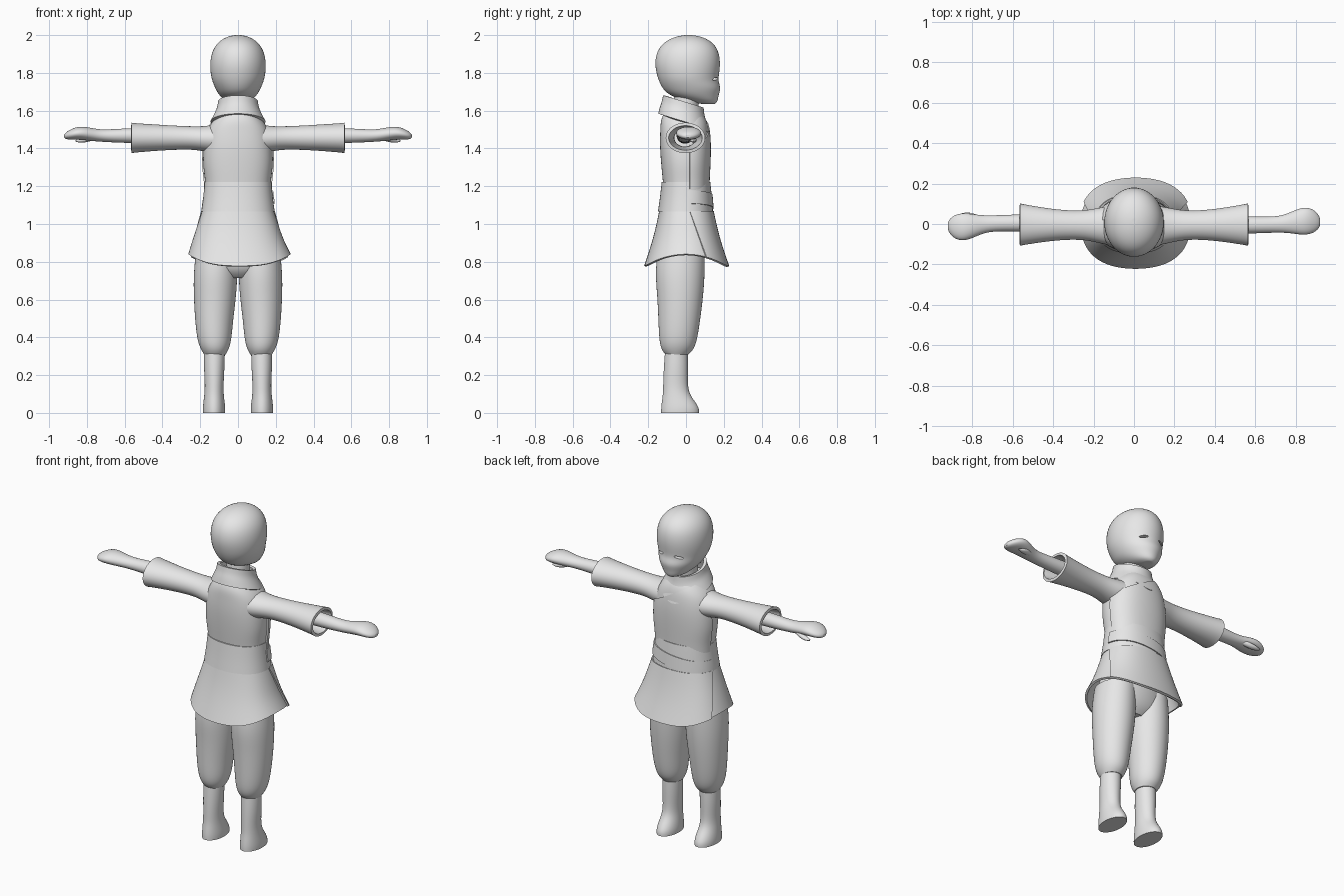
import bpy, bmesh, math
from mathutils import Vector

old = bpy.data.objects.get("Cube")
if old:
    bpy.data.objects.remove(old, do_unlink=True)

GREY = (0.8, 0.8, 0.8, 1.0)
clay = bpy.data.materials.new("light_grey")
clay.use_nodes = True
clay.diffuse_color = GREY
clay.node_tree.nodes["Principled BSDF"].inputs["Base Color"].default_value = GREY
SEGMENTS = 16


def activate(obj):
    bpy.ops.object.select_all(action="DESELECT")
    obj.select_set(True)
    bpy.context.view_layer.objects.active = obj


def bake(obj, kind, **settings):
    """Add one modifier, apply it and refresh the shading."""
    activate(obj)
    mod = obj.modifiers.new(kind.lower(), kind)
    for key, value in settings.items():
        setattr(mod, key, value)
    bpy.ops.object.modifier_apply(modifier=mod.name)
    bpy.ops.object.shade_smooth_by_angle(angle=math.radians(40))


def rounded(value, power):
    return math.copysign(abs(value) ** power, value)


def loft(name, rings, axis="z", side=1, capped=True, power=1.0, grow=1.0, warp=None):
    """Skin elliptical rings: (station, centre a, centre b, radius a, radius b)."""
    bm = bmesh.new()
    crease = bm.edges.layers.float.new("crease_edge")
    loops = []
    for station, ca, cb, ra, rb in rings:
        loop = []
        for i in range(SEGMENTS):
            angle = math.tau * i / SEGMENTS
            a = ca + ra * grow * 1.02 * rounded(math.cos(angle), power)
            b = cb + rb * grow * 1.02 * rounded(math.sin(angle), power)
            p = Vector((a, b, station)) if axis == "z" else Vector((station * side, a, b))
            if warp:
                p.z = warp(p)
            loop.append(bm.verts.new(p))
        loops.append(loop)
    for low, high in zip(loops, loops[1:]):
        for i in range(SEGMENTS):
            j = (i + 1) % SEGMENTS
            bm.faces.new((low[i], low[j], high[j], high[i]))
    if capped:
        for loop in (loops[0], loops[-1]):
            for edge in bm.faces.new(loop).edges:
                edge[crease] = 1.0
    bmesh.ops.recalc_face_normals(bm, faces=bm.faces)
    mesh = bpy.data.meshes.new(name)
    bm.to_mesh(mesh)
    bm.free()
    mesh.materials.append(clay)
    obj = bpy.data.objects.new(name, mesh)
    bpy.context.collection.objects.link(obj)
    bake(obj, "SUBSURF", levels=2)
    return obj


def trim(obj, point, normal):
    """Remove everything on the normal side of a plane."""
    bm = bmesh.new()
    bm.from_mesh(obj.data)
    bmesh.ops.bisect_plane(bm, geom=bm.verts[:] + bm.edges[:] + bm.faces[:],
                           plane_co=point, plane_no=normal, clear_outer=True)
    bm.to_mesh(obj.data)
    bm.free()


def thicken(obj, thickness):
    bake(obj, "SOLIDIFY", thickness=thickness, offset=-1)


# Head with a flat face, a low brow and a jutting chin
head = loft("head", [
    (1.635, 0, .12, .025, .03), (1.645, 0, .095, .06, .072), (1.68, 0, .04, .1, .132),
    (1.72, 0, .03, .122, .156), (1.755, 0, .014, .136, .157), (1.79, 0, .01, .145, .165),
    (1.85, 0, .008, .15, .175), (1.92, 0, .01, .138, .164), (1.97, 0, .012, .1, .122),
    (1.995, 0, .014, .05, .06), (2.0, 0, .014, .012, .015)])

# Narrow eye slits
for x in (-.06, .06):
    bpy.ops.mesh.primitive_uv_sphere_add(segments=16, ring_count=8, location=(x, .155, 1.768))
    cutter = bpy.context.object
    cutter.name = "eye_cutter"
    cutter.scale = (.026, .03, .007)
    cutter.rotation_euler.y = .2 if x > 0 else -.2
    bpy.context.view_layer.update()
    bake(head, "BOOLEAN", operation="DIFFERENCE", object=cutter, solver="EXACT")
    bpy.data.objects.remove(cutter, do_unlink=True)

loft("neck", [(1.5, 0, -.01, .07, .07), (1.6, 0, -.005, .065, .065), (1.7, 0, .01, .065, .07)])

# Tunic body and its diagonal overlap
TORSO = [(1.18, 0, 0, .172, .118), (1.24, 0, -.002, .175, .122), (1.32, 0, -.004, .187, .128),
         (1.42, 0, -.006, .182, .133), (1.5, 0, -.008, .165, .128), (1.55, 0, -.012, .13, .122),
         (1.59, 0, -.015, .095, .1)]
loft("tunic", TORSO, power=.85)
lapel = loft("lapel", TORSO, power=.85, grow=1.05, capped=False)
trim(lapel, (0, 0, 1.52), (.48, 0, .88))
trim(lapel, (0, .02, 0), (0, -1, 0))
thicken(lapel, .012)


# Standing collar, tilted forward and pointed at the chest
def collar_height(p):
    low = max(0, min(1, (1.65 - p.z) / .1))
    point = max(0, p.y) * max(0, 1 - abs(p.x) * 8)
    return p.z - .3 * p.y - .32 * low * point


collar = loft("collar", [(1.54, 0, -.008, .146, .14), (1.58, 0, -.012, .125, .127),
                         (1.61, 0, -.015, .11, .113), (1.645, 0, -.014, .106, .108)],
              capped=False, warp=collar_height)
thicken(collar, .018)

# Sash with a slanted outer wrap
loft("sash", [(1.065, 0, -.003, .195, .146), (1.14, 0, 0, .184, .138),
              (1.222, 0, 0, .177, .129)], power=.9)
wrap = loft("sash_wrap", [(1.085, 0, 0, .196, .147), (1.12, 0, 0, .192, .144),
                          (1.155, 0, 0, .187, .141)],
            capped=False, power=.9, warp=lambda p: p.z + .12 * p.x)
trim(wrap, (0, .01, 0), (0, -1, 0))
thicken(wrap, .012)


# Flared skirt: hem dips at the middle of the front and back
def hem_height(p):
    drop = max(0, (1.07 - p.z) / .23)
    return p.z - .07 * drop * min(1, (p.y / .22) ** 2)


SKIRT = [(1.07, 0, 0, .19, .142), (1.0, 0, 0, .213, .158), (.92, 0, 0, .24, .185),
         (.845, .008, 0, .272, .222)]
skirt = loft("skirt", SKIRT, capped=False, power=.85, warp=hem_height)
thicken(skirt, .012)
flap = loft("skirt_front_flap", SKIRT, capped=False, power=.85, grow=1.035, warp=hem_height)
trim(flap, (0, .02, 1.07), (0, -.22, -.08))
thicken(flap, .012)

# Hips
loft("trouser_seat", [(.715, 0, -.03, .1, .07), (.75, 0, -.033, .19, .11),
                      (.82, 0, -.03, .225, .132), (.95, 0, -.01, .195, .135),
                      (1.08, 0, 0, .17, .12)])

for side, label in ((1, "left"), (-1, "right")):
    # Baggy trouser leg gathered under the knee
    loft(label + "_trouser_leg", [
        (.31, side * .122, -.048, .058, .062), (.335, side * .123, -.045, .073, .085),
        (.38, side * .125, -.042, .09, .1), (.48, side * .127, -.036, .1, .11),
        (.62, side * .122, -.03, .113, .122), (.74, side * .119, -.032, .117, .132),
        (.86, side * .114, -.025, .108, .125)])
    # Boot with the toe pushed forward
    loft(label + "_boot", [
        (0, side * .127, -.031, .059, .101), (.025, side * .127, -.031, .06, .101),
        (.06, side * .127, -.04, .056, .088), (.1, side * .127, -.052, .051, .07),
        (.15, side * .126, -.056, .049, .065), (.24, side * .126, -.053, .055, .065),
        (.34, side * .124, -.05, .055, .06)])
    # Wide sleeve, open at the cuff
    sleeve = loft(label + "_sleeve", [
        (.08, -.008, 1.45, .105, .085), (.17, -.007, 1.45, .088, .067),
        (.24, -.006, 1.456, .072, .061), (.34, -.005, 1.457, .072, .064),
        (.45, -.004, 1.457, .085, .071), (.545, -.003, 1.456, .101, .078),
        (.563, -.003, 1.456, .105, .081)], axis="x", side=side, capped=False)
    thicken(sleeve, .016)
    # Forearm flowing into a flat mitten hand
    loft(label + "_arm", [
        (.4, side * -.005, 1.468, .045, .043), (.6, side * -.005, 1.468, .042, .039),
        (.72, side * -.003, 1.466, .038, .031), (.78, side * .008, 1.475, .054, .035),
        (.84, side * .015, 1.483, .071, .036), (.885, side * .014, 1.474, .06, .028),
        (.912, side * .011, 1.467, .036, .018), (.92, side * .01, 1.465, .014, .008)],
         axis="x", side=side)
    # Thumb hanging under the palm
    loft(label + "_thumb", [
        (.75, .02, 1.462, .012, .012), (.79, .034, 1.45, .02, .016),
        (.835, .042, 1.441, .017, .012), (.86, .044, 1.44, .005, .004)],
         axis="x", side=side)
